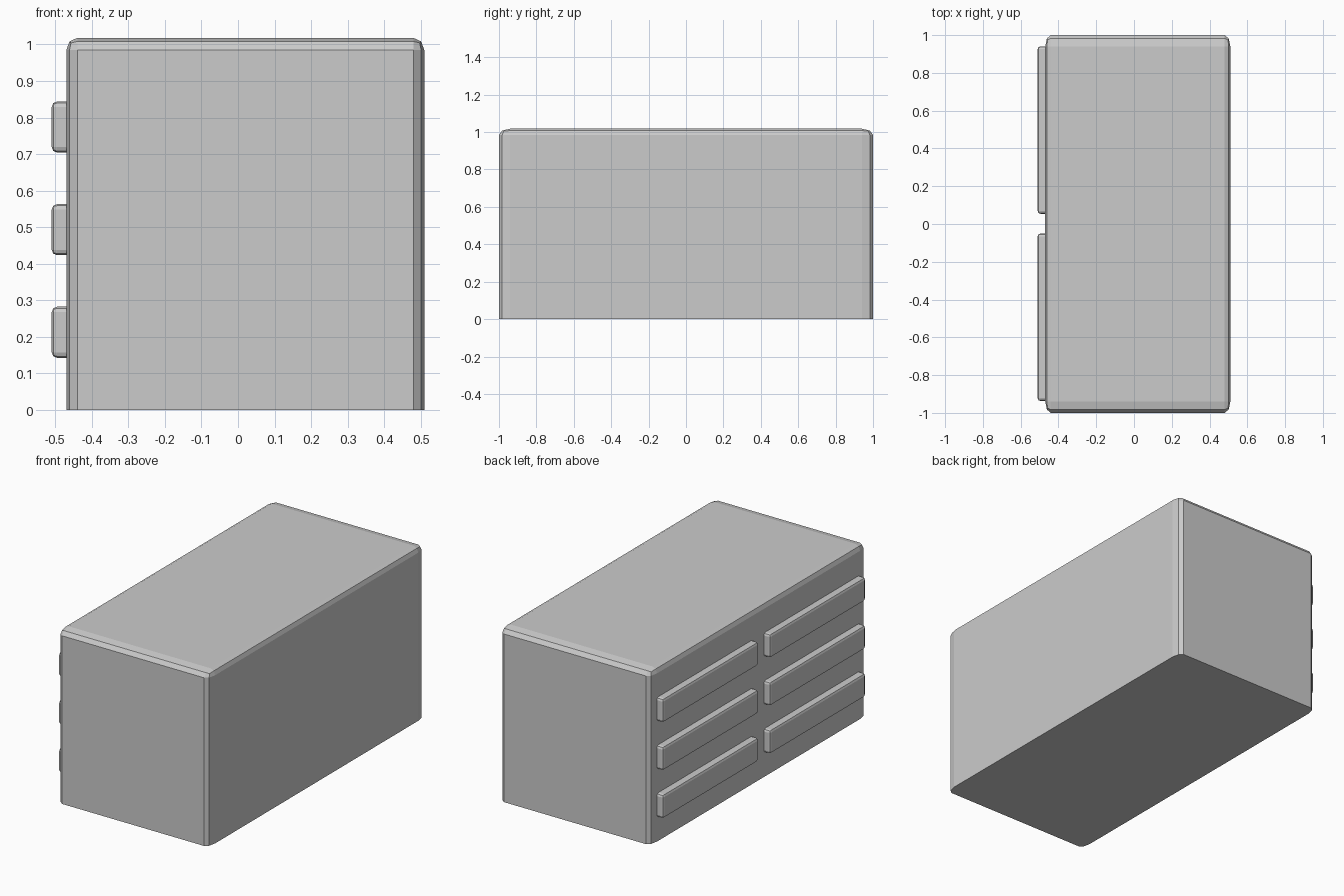
import bpy
import bmesh
from mathutils import Vector

if "Cube" in bpy.data.objects:
    bpy.data.objects.remove(bpy.data.objects["Cube"])


def bevelled_box(name, lo, hi, base_scale, offset, flat_axis, flat_side):
    """Box with all edges rounded except those around one flat side.
    The bevel is made before the final scaling, so it stretches with base_scale."""
    lo, hi, scale = Vector(lo), Vector(hi), Vector(base_scale)
    size, centre = hi - lo, (hi + lo) / 2
    bm = bmesh.new()
    bmesh.ops.create_cube(bm, size=1)
    for v in bm.verts:
        v.co = Vector([v.co[i] * size[i] / scale[i] for i in range(3)])

    def on_flat_side(v):
        return v.co[flat_axis] * flat_side > 0

    edges = [e for e in bm.edges if not all(on_flat_side(v) for v in e.verts)]
    bmesh.ops.bevel(bm, geom=edges, offset=offset, segments=2, profile=0.5,
                    affect='EDGES', clamp_overlap=True)
    for v in bm.verts:
        v.co = Vector([v.co[i] * scale[i] for i in range(3)])
    bmesh.ops.recalc_face_normals(bm, faces=bm.faces[:])
    mesh = bpy.data.meshes.new(name)
    bm.to_mesh(mesh)
    bm.free()
    obj = bpy.data.objects.new(name, mesh)
    obj.location = centre
    bpy.context.collection.objects.link(obj)
    return obj


# Cabinet body, flat underneath
bevelled_box("cabinet_body", (-0.47, -1, 0), (0.51, 1, 1.018),
             (1, 2, 1.1), 0.03, flat_axis=2, flat_side=-1)

# Six drawer fronts on the left side: two columns of three
for column, (y0, y1) in enumerate([(-0.937, -0.05), (0.054, 0.941)]):
    for row in range(3):
        z = 0.142 + row * 0.281
        bevelled_box(f"drawer_front_{column + 1}_{row + 1}",
                     (-0.51, y0, z), (-0.468, y1, z + 0.14),
                     (1, 1, 1), 0.015, flat_axis=0, flat_side=1)
